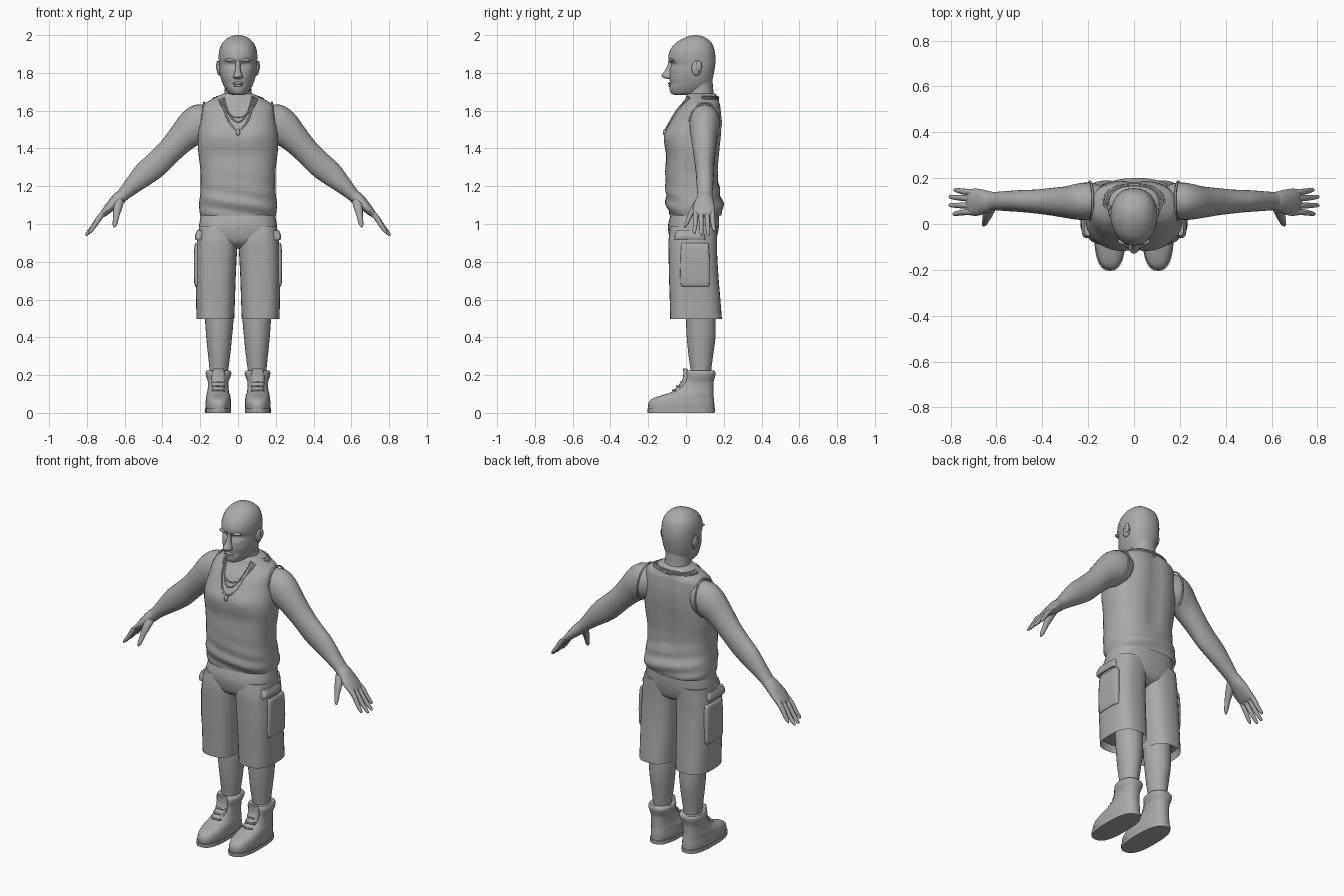
import bpy, bmesh, math
from mathutils import Vector
from mathutils.bvhtree import BVHTree

grey = bpy.data.materials.new("plain grey")
grey.diffuse_color = (0.4, 0.4, 0.4, 1)


def finish(name, bm, angle=50):
    bmesh.ops.recalc_face_normals(bm, faces=bm.faces)
    me = bpy.data.meshes.new(name)
    bm.to_mesh(me)
    bm.free()
    ob = bpy.data.objects.new(name, me)
    bpy.context.collection.objects.link(ob)
    me.materials.append(grey)
    bpy.ops.object.select_all(action='DESELECT')
    ob.select_set(True)
    bpy.context.view_layer.objects.active = ob
    bpy.ops.object.shade_smooth_by_angle(angle=math.radians(angle))
    return ob


def mirror(ob):
    """Second copy across x = 0."""
    m = ob.modifiers.new("mirror", 'MIRROR')
    m.use_mirror_merge = False
    m.use_clip = False
    return ob


def smooth_rows(rows, sub):
    """Catmull-Rom interpolation of rows of numbers."""
    out = []
    n = len(rows)
    for i in range(n - 1):
        a, b, c, d = rows[max(i - 1, 0)], rows[i], rows[i + 1], rows[min(i + 2, n - 1)]
        for s in range(sub):
            t = s / sub
            out.append([q + 0.5 * t * (r - p + t * (2*p - 5*q + 4*r - e + t * (3*(q - r) + e - p)))
                        for p, q, r, e in zip(a, b, c, d)])
    return out + [list(rows[-1])]


def skin(bm, rings):
    vs = [[bm.verts.new(p) for p in ring] for ring in rings]
    n = len(vs[0])
    for a, b in zip(vs, vs[1:]):
        for i in range(n):
            bm.faces.new((a[i], a[(i + 1) % n], b[(i + 1) % n], b[i]))
    return bm.faces.new(vs[0]), bm.faces.new(vs[-1])


def power(v, p):
    return math.copysign(abs(v) ** (2 / p), v)


def stack(name, rows, sides=28, p=2.3, sub=3, hollow=False, shape=None):
    """Loft of level outlines; each row is z, x min, x max, y min, y max."""
    bm = bmesh.new()
    rings = []
    for z, x0, x1, y0, y1 in smooth_rows(rows, sub):
        ring = []
        for i in range(sides):
            a = math.tau * i / sides
            v = Vector(((x0 + x1) / 2 + (x1 - x0) / 2 * power(math.cos(a), p),
                        (y0 + y1) / 2 + (y1 - y0) / 2 * power(math.sin(a), p), z))
            ring.append(shape(v) if shape else v)
        rings.append(ring)
    bottom, top = skin(bm, rings)
    if hollow:  # recessed opening at the hem
        bmesh.ops.recalc_face_normals(bm, faces=bm.faces)
        bmesh.ops.inset_individual(bm, faces=[bottom], thickness=0.012)
        for v in bottom.verts:
            v.co.z += 0.04
    return finish(name, bm)


def limb(bm, rows, sides=16, sub=3):
    """Tube along a path; each row is x, y, z, thickness, y radius."""
    rows = smooth_rows(rows, sub)
    rings = []
    for i, (x, y, z, rt, ry) in enumerate(rows):
        a, b = rows[max(i - 1, 0)], rows[min(i + 1, len(rows) - 1)]
        d = Vector((b[0] - a[0], 0, b[2] - a[2])).normalized()
        n = Vector((-d.z, 0, d.x))
        rings.append([Vector((x, y, z)) + n * rt * math.cos(t) + Vector((0, ry * math.sin(t), 0))
                      for t in (math.tau * k / sides for k in range(sides))])
    skin(bm, rings)


def sym(rows):
    """Rows z, half width, y min, y max made symmetric."""
    return [(z, -w, w, a, b) for z, w, a, b in rows]


def ball(bm, c, r):
    made = bmesh.ops.create_uvsphere(bm, u_segments=16, v_segments=10, radius=1)['verts']
    for v in made:
        v.co = Vector([c[k] + v.co[k] * r[k] for k in range(3)])


# Head, with the face narrowed toward the front and hollowed eye sockets
def face(v):
    f = min(max((0.03 - v.y) / 0.12, 0), 1)
    v.x *= 1 - 0.14 * f
    for s in (-1, 1):
        d = ((v.x - s * 0.038) / 0.026) ** 2 + ((v.z - 1.845) / 0.016) ** 2
        if v.y < 0:
            v.y += 0.014 * math.exp(-d)
    return v

stack("head", sym([(1.683, 0.03, -0.06, 0.03), (1.692, 0.05, -0.08, 0.09), (1.72, 0.07, -0.088, 0.125),
                   (1.745, 0.082, -0.084, 0.135), (1.775, 0.092, -0.088, 0.143), (1.81, 0.098, -0.086, 0.15),
                   (1.845, 0.1, -0.084, 0.155), (1.875, 0.102, -0.094, 0.156), (1.915, 0.1, -0.086, 0.152),
                   (1.955, 0.085, -0.058, 0.138), (1.985, 0.055, -0.01, 0.105), (1.998, 0.022, 0.03, 0.07),
                   (2.0, 0.004, 0.047, 0.053)]), sides=40, sub=4, shape=face)

# Nose and lips
stack("nose", sym([(1.768, 0.014, -0.1, -0.07), (1.775, 0.025, -0.122, -0.06), (1.787, 0.024, -0.13, -0.06),
                   (1.81, 0.016, -0.113, -0.06), (1.84, 0.012, -0.098, -0.06), (1.868, 0.014, -0.092, -0.06)]),
      sides=12, p=2)
bm = bmesh.new()
ball(bm, (0, -0.084, 1.745), (0.03, 0.011, 0.007))
ball(bm, (0, -0.083, 1.733), (0.025, 0.011, 0.007))
finish("lips", bm)

# Brows and ears
bm = bmesh.new()
ball(bm, (0.038, -0.076, 1.868), (0.032, 0.016, 0.009))
mirror(finish("brow", bm))
bm = bmesh.new()
ball(bm, (0.1, 0.055, 1.825), (0.012, 0.026, 0.04))
ball(bm, (0.107, 0.068, 1.835), (0.009, 0.016, 0.03))
mirror(finish("ear", bm))

# Neck
stack("neck", sym([(1.56, 0.1, -0.03, 0.16), (1.62, 0.088, -0.02, 0.16), (1.67, 0.074, 0.0, 0.15),
                   (1.72, 0.07, 0.008, 0.143), (1.78, 0.07, 0.02, 0.14)]), p=2)


# Sleeveless shirt, with chest modelling and cloth folds near the hem
def cloth(v):
    if v.y < 0.03 and v.z > 1.3:
        d = ((abs(v.x) - 0.085) / 0.07) ** 2 + ((v.z - 1.47) / 0.055) ** 2
        v.y -= 0.01 * math.exp(-d)
    if v.y > 0.1 and 1.2 < v.z < 1.65:
        v.y -= 0.012 * math.exp(-(v.x / 0.04) ** 2)
    low = min(max((1.3 - v.z) / 0.15, 0), 1)
    v.y += 0.005 * low * math.sin(v.z * 75 + v.x * 14) * (1 if v.y > 0.05 else -1)
    return v

shirt = stack("shirt", sym([(1.045, 0.2, -0.086, 0.185), (1.07, 0.204, -0.095, 0.195), (1.11, 0.206, -0.106, 0.195),
                            (1.17, 0.199, -0.108, 0.18), (1.27, 0.198, -0.11, 0.172), (1.36, 0.208, -0.106, 0.178),
                            (1.42, 0.213, -0.112, 0.184), (1.48, 0.21, -0.108, 0.19), (1.55, 0.198, -0.078, 0.192),
                            (1.6, 0.192, -0.05, 0.188), (1.635, 0.178, -0.022, 0.183), (1.662, 0.135, -0.004, 0.172),
                            (1.685, 0.09, 0.004, 0.16), (1.692, 0.07, 0.01, 0.15)]),
              sides=48, sub=4, p=2.5, hollow=True, shape=cloth)
skin_tree = BVHTree.FromPolygons([v.co for v in shirt.data.vertices], [p.vertices for p in shirt.data.polygons])


def cord(name, points, r, closed=True):
    """Round cord through points."""
    cu = bpy.data.curves.new(name, 'CURVE')
    cu.dimensions = '3D'
    cu.bevel_depth = r
    cu.bevel_resolution = 1
    sp = cu.splines.new('POLY')
    sp.points.add(len(points) - 1)
    for q, p in zip(sp.points, points):
        q.co = (*p, 1)
    sp.use_cyclic_u = closed
    ob = bpy.data.objects.new(name, cu)
    bpy.context.collection.objects.link(ob)
    cu.materials.append(grey)
    return ob


def loop_on_shirt(name, w, low, high, r, lift):
    """V at the front, level around the nape, resting on the shirt."""
    pts = []
    for i in range(48):
        a = math.tau * i / 48
        x, front = w * math.sin(a), math.cos(a)
        z = high - (high - low) * max(front, 0) ** 1.5
        mid = Vector((0, 0.08, z))
        d = Vector((x, -front * 0.09, 0)).normalized()
        if front > 0:
            mid, d = Vector((x, -1, z)), Vector((0, 1, 0))
        hit = skin_tree.ray_cast(mid, d)[0]
        if hit:
            pts.append(hit - d * lift if front > 0 else hit + d * lift)
    return cord(name, pts, r)

loop_on_shirt("long_necklace", 0.085, 1.5, 1.668, 0.005, 0.003)
loop_on_shirt("short_necklace", 0.075, 1.54, 1.675, 0.004, 0.003)
loop_on_shirt("neckline", 0.1, 1.565, 1.662, 0.004, 0.0)
bm = bmesh.new()
ball(bm, (0, -0.113, 1.485), (0.012, 0.009, 0.018))
finish("pendant", bm)

# Arms from shoulder to wrist
bm = bmesh.new()
limb(bm, [(0.13, 0.1, 1.56, 0.07, 0.06), (0.185, 0.1, 1.54, 0.1, 0.08), (0.235, 0.098, 1.51, 0.098, 0.08),
          (0.29, 0.095, 1.462, 0.08, 0.07), (0.36, 0.097, 1.388, 0.068, 0.06), (0.43, 0.098, 1.318, 0.068, 0.052),
          (0.49, 0.1, 1.268, 0.064, 0.048), (0.55, 0.1, 1.212, 0.049, 0.044), (0.605, 0.1, 1.158, 0.035, 0.04),
          (0.635, 0.1, 1.128, 0.032, 0.042)], sides=24)
mirror(finish("arm", bm))

# Armhole edge
ring = [(0.192 + 0.012 * math.cos(t), 0.1 + 0.086 * math.sin(t), 1.535 + 0.108 * math.cos(t))
        for t in (math.tau * k / 32 for k in range(32))]
mirror(cord("armhole", [(2 * 0.192 - x, y, z) for x, y, z in ring], 0.005))

# Palm, four fingers and thumb
bm = bmesh.new()
limb(bm, [(0.6, 0.1, 1.162, 0.03, 0.036), (0.635, 0.098, 1.132, 0.034, 0.046), (0.675, 0.095, 1.093, 0.027, 0.058),
          (0.71, 0.095, 1.057, 0.019, 0.058), (0.725, 0.095, 1.04, 0.01, 0.052)])
for y0, y1, tx, tz in ((0.14, 0.148, 0.785, 0.962), (0.112, 0.118, 0.806, 0.94),
                       (0.08, 0.082, 0.806, 0.938), (0.052, 0.044, 0.79, 0.95)):
    limb(bm, [(0.695, y0, 1.072, 0.012, 0.012), (0.73, y0, 1.038, 0.015, 0.0135),
              ((0.73 + tx) / 2, (y0 + y1) / 2, (1.03 + tz) / 2, 0.012, 0.012),
              (tx - 0.008, y1, tz + 0.01, 0.009, 0.009), (tx, y1, tz, 0.003, 0.004)], sides=10)
limb(bm, [(0.625, 0.075, 1.13, 0.025, 0.024), (0.637, 0.045, 1.085, 0.023, 0.022), (0.645, 0.02, 1.04, 0.016, 0.014),
          (0.652, 0.002, 1.0, 0.012, 0.011), (0.657, -0.006, 0.982, 0.004, 0.004)], sides=10)
mirror(finish("hand", bm))

# Shorts: seat, legs and side pockets
stack("shorts_seat", sym([(0.87, 0.12, -0.03, 0.1), (0.9, 0.19, -0.075, 0.15), (0.95, 0.207, -0.092, 0.168),
                          (1.0, 0.205, -0.094, 0.175), (1.06, 0.194, -0.078, 0.176)]), sides=40, p=2.5)
mirror(stack("shorts_leg", [(0.497, 0.02, 0.22, -0.084, 0.19), (0.6, 0.016, 0.222, -0.086, 0.182),
                            (0.72, 0.012, 0.224, -0.09, 0.172), (0.84, 0.006, 0.222, -0.092, 0.165),
                            (0.92, 0.0, 0.216, -0.092, 0.165), (0.99, 0.0, 0.205, -0.08, 0.165)],
             sides=32, p=2.7, hollow=True))
mirror(stack("side_pocket", [(0.67, 0.19, 0.226, -0.02, 0.12), (0.69, 0.19, 0.232, -0.03, 0.125),
                             (0.8, 0.19, 0.234, -0.03, 0.125), (0.885, 0.19, 0.23, -0.025, 0.12),
                             (0.9, 0.19, 0.222, -0.02, 0.115)], p=5))
mirror(stack("pocket_flap", [(0.915, 0.18, 0.224, -0.06, 0.1), (0.935, 0.18, 0.229, -0.06, 0.1),
                             (0.965, 0.18, 0.217, -0.05, 0.09)], p=4))

# Lower legs
mirror(stack("lower_leg", [(0.15, 0.06, 0.145, 0.025, 0.13), (0.22, 0.053, 0.15, 0.025, 0.133),
                           (0.3, 0.042, 0.158, 0.014, 0.143), (0.4, 0.032, 0.168, 0.004, 0.156),
                           (0.5, 0.024, 0.175, 0.0, 0.155), (0.6, 0.03, 0.18, 0.0, 0.15)], p=2))

# Shoes: flat sole, low toe, ankle shaft and padded cuff
mirror(stack("sole", [(0, 0.036, 0.174, -0.203, 0.152), (0.022, 0.036, 0.174, -0.205, 0.153)], p=2.6, sub=1))
mirror(stack("shoe", [(0.015, 0.04, 0.17, -0.198, 0.15), (0.045, 0.036, 0.172, -0.2, 0.15),
                      (0.07, 0.038, 0.17, -0.186, 0.148), (0.088, 0.041, 0.168, -0.145, 0.146),
                      (0.105, 0.046, 0.165, -0.09, 0.145), (0.13, 0.05, 0.16, -0.045, 0.145),
                      (0.165, 0.05, 0.16, -0.012, 0.146), (0.19, 0.04, 0.168, -0.004, 0.153),
                      (0.212, 0.035, 0.171, -0.002, 0.157), (0.224, 0.042, 0.165, 0.006, 0.15)], sides=32, p=2.4))
mirror(stack("shoe_tongue", [(0.12, 0.07, 0.138, -0.065, 0.02), (0.17, 0.068, 0.14, -0.022, 0.02),
                             (0.21, 0.07, 0.138, -0.014, 0.016), (0.236, 0.078, 0.13, -0.016, 0.004)], sides=16))
for i in range(3):
    z = 0.118 + 0.022 * i
    y = -0.07 + 0.022 * i
    mirror(cord("lace", [(0.072, y + 0.016, z), (0.088, y, z + 0.002), (0.12, y, z + 0.002), (0.137, y + 0.016, z)],
                0.005, closed=False))
